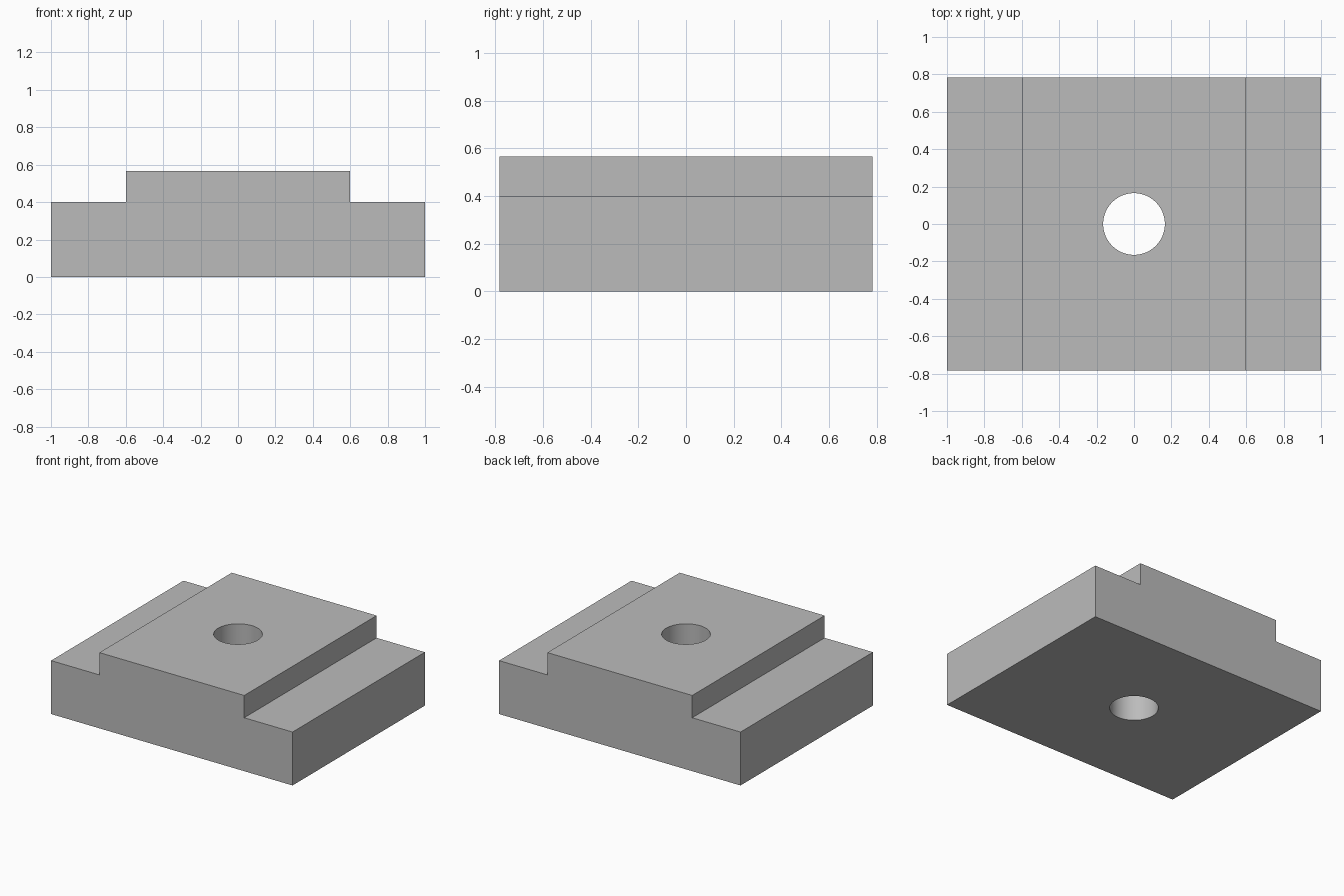
import bpy
import bmesh

HALF_DEPTH = 0.783
HOLE_RADIUS = 0.165

default = bpy.data.objects.get("Cube")
if default:
    bpy.data.objects.remove(default, do_unlink=True)

# Plain grey metal
grey = bpy.data.materials.new("plain_grey")
grey.use_nodes = True
colour = (0.5, 0.5, 0.5, 1)
grey.diffuse_color = colour
grey.node_tree.nodes["Principled BSDF"].inputs["Base Color"].default_value = colour


def add_object(name, bm):
    bmesh.ops.recalc_face_normals(bm, faces=bm.faces)
    mesh = bpy.data.meshes.new(name)
    bm.to_mesh(mesh)
    bm.free()
    mesh.materials.append(grey)
    obj = bpy.data.objects.new(name, mesh)
    bpy.context.collection.objects.link(obj)
    return obj


# Stepped block: half profile mirrored across x, then extruded in depth
half = [(1, 0), (1, 0.4), (0.6, 0.4), (0.6, 0.567)]
profile = half + [(-x, z) for x, z in reversed(half)]
bm = bmesh.new()
face = bm.faces.new([bm.verts.new((x, -HALF_DEPTH, z)) for x, z in profile])
extruded = bmesh.ops.extrude_face_region(bm, geom=[face])["geom"]
verts = [v for v in extruded if isinstance(v, bmesh.types.BMVert)]
bmesh.ops.translate(bm, verts=verts, vec=(0, 2 * HALF_DEPTH, 0))
block = add_object("stepped_block", bm)

# Round through hole
bm = bmesh.new()
bmesh.ops.create_cone(bm, cap_ends=True, segments=64, radius1=HOLE_RADIUS,
                      radius2=HOLE_RADIUS, depth=2)
cutter = add_object("hole_cutter", bm)
cut = block.modifiers.new("through_hole", "BOOLEAN")
cut.operation = "DIFFERENCE"
cut.solver = "EXACT"
cut.object = cutter

# Apply the cut and drop the cutter
bpy.ops.object.select_all(action="DESELECT")
block.select_set(True)
bpy.context.view_layer.objects.active = block
bpy.ops.object.modifier_apply(modifier=cut.name)
bpy.data.objects.remove(cutter, do_unlink=True)
bpy.ops.object.shade_smooth_by_angle(angle=0.52)
